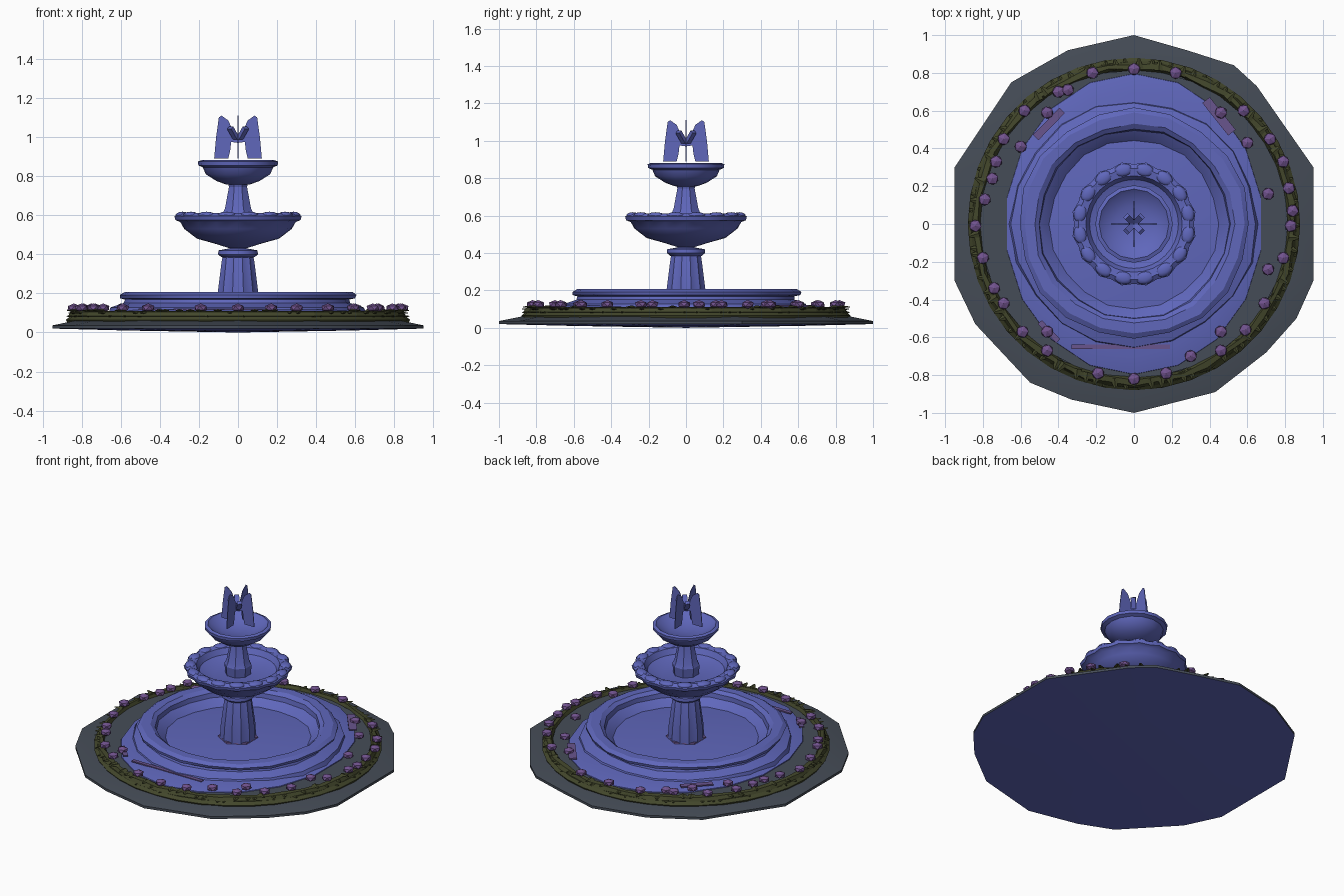
import bpy, bmesh, math, random
from mathutils import Matrix, Vector

if "Cube" in bpy.data.objects:
    bpy.data.objects.remove(bpy.data.objects["Cube"])
random.seed(4)

def mat(name, rgb):
    m = bpy.data.materials.new(name)
    m.diffuse_color = (*rgb, 1)
    m.use_nodes = True
    m.node_tree.nodes["Principled BSDF"].inputs["Base Color"].default_value = m.diffuse_color
    return m

BLUE = mat("fountain blue", (0.115, 0.135, 0.5))
GREY = mat("slate grey", (0.06, 0.073, 0.095))
OLIVE = mat("hedge olive", (0.055, 0.062, 0.024))
PURPLE = mat("flower purple", (0.165, 0.085, 0.27))
MAUVE = mat("mauve", (0.14, 0.09, 0.27))

def finish(bm, name, mats, smooth=None):
    bmesh.ops.recalc_face_normals(bm, faces=bm.faces)
    me = bpy.data.meshes.new(name)
    bm.to_mesh(me)
    bm.free()
    for m in mats:
        me.materials.append(m)
    ob = bpy.data.objects.new(name, me)
    bpy.context.collection.objects.link(ob)
    if smooth:
        bpy.ops.object.select_all(action='DESELECT')
        bpy.context.view_layer.objects.active = ob
        ob.select_set(True)
        bpy.ops.object.shade_smooth_by_angle(angle=math.radians(smooth))
    return ob

def lathe(name, profile, n, m, smooth=35, wobble=None, sx=1, sy=1, loop=False):
    """Revolve (radius, z) points; wobble(i, k) scales the radius."""
    bm = bmesh.new()
    rings = []
    for k, (r, z) in enumerate(profile):
        if r == 0:
            rings.append([bm.verts.new((0, 0, z))] * n)
            continue
        ring = []
        for i in range(n):
            a = 2 * math.pi * i / n
            q = r * (wobble(i, k) if wobble else 1)
            ring.append(bm.verts.new((q * math.sin(a) * sx, -q * math.cos(a) * sy, z)))
        rings.append(ring)
    pairs = list(zip(rings, rings[1:]))
    if loop:
        pairs.append((rings[-1], rings[0]))
    for a, b in pairs:
        for i in range(n):
            j = (i + 1) % n
            vs = list(dict.fromkeys([a[i], a[j], b[j], b[i]]))
            if len(vs) > 2:
                bm.faces.new(vs)
    return finish(bm, name, [m], smooth)

# Irregular ground slab: sloping grey top, shallow blue cone underneath
outline = [(0, 1), (-.35, .92), (-.65, .75), (-.95, .3), (-.95, -.3), (-.84, -.53),
           (-.55, -.84), (-.33, -.93), (0, -1), (.43, -.89), (.7, -.68), (.86, -.5),
           (.95, -.3), (.95, .3), (.65, .73), (.53, .84), (.28, .92)]
bm = bmesh.new()
rings = [[bm.verts.new((x * s, y * s, z)) for x, y in outline]
         for s, z in ((.6, .01), (1, .02), (1, .036), (.87, .062))]
n = len(outline)
for a, b in zip(rings, rings[1:]):
    for i in range(n):
        bm.faces.new((a[i], a[(i + 1) % n], b[(i + 1) % n], b[i]))
low, top = bm.verts.new((0, 0, 0)), bm.verts.new((0, 0, .064))
for i in range(n):
    j = (i + 1) % n
    bm.faces.new((rings[0][j], rings[0][i], low))
    bm.faces.new((rings[-1][i], rings[-1][j], top))
for f in bm.faces:
    f.material_index = 1 if f.calc_center_median().z < .022 else 0
finish(bm, "ground_slab", [GREY, BLUE], 25)

# Hedge: low outer ring and a narrower raised ring
lathe("hedge_base", [(.865, .03), (.88, .065), (.86, .082), (.83, .082), (.82, .05)], 36, OLIVE, 25, loop=True)
lathe("hedge_top", [(.835, .07), (.862, .085), (.85, .106), (.825, .11), (.81, .08)], 40, OLIVE, None,
      lambda i, k: 1 + .01 * math.sin(i * 2.3 + k), loop=True)

# Leaves: small flattened spikes pointing out of the hedge
bm = bmesh.new()
for i in range(90):
    a = 2 * math.pi * i / 90 + random.uniform(-.02, .02)
    M = (Matrix.Rotation(a, 4, 'Z') @ Matrix.Translation((.85, 0, random.choice((.083, .1, .112))))
         @ Matrix.Rotation(random.uniform(-.3, .3), 4, 'Z')
         @ Matrix.Diagonal((1.0, 1, .35, 1)) @ Matrix.Rotation(math.pi / 2, 4, 'Y'))
    bmesh.ops.create_cone(bm, cap_ends=True, segments=4, radius1=.024, radius2=.006, depth=.055, matrix=M)
finish(bm, "hedge_leaves", [OLIVE])

# Flowers: low-poly buds along the hedge, a few set further in
spots = [(0, .82), (.22, .8), (-.22, .8), (-.35, .71), (-.4, .7), (-.46, .59), (-.58, .6), (-.6, .41),
         (-.69, .45), (-.73, .33), (-.75, .24), (-.79, .13), (-.84, -.01), (-.8, -.18), (-.74, -.34),
         (-.69, -.42), (-.59, -.57), (-.46, -.57), (-.46, -.67), (-.19, -.79), (0, -.82), (.17, -.79),
         (.3, -.7), (.46, -.57), (.46, -.67), (.59, -.56), (.69, -.42), (.71, -.24), (.79, -.18),
         (.83, -.01), (.84, .07), (.82, .19), (.71, .16), (.79, .33), (.72, .45), (.6, .43),
         (.58, .6), (.46, .59)]
bm = bmesh.new()
for x, y in spots:
    M = (Matrix.Translation((x, y, .125)) @ Matrix.Rotation(random.uniform(0, 3), 4, 'Z')
         @ Matrix.Diagonal((1, 1, .65, 1)))
    bmesh.ops.create_icosphere(bm, subdivisions=1, radius=.036, matrix=M)
finish(bm, "flowers", [PURPLE])

# Inner grey bank and blue basin steps
lathe("grey_bank", [(0, .05), (.815, .05), (.815, .092), (0, .092)], 32, GREY)
lathe("basin_step", [(0, .06), (.76, .06), (.75, .097), (.66, .118), (0, .118)], 18, BLUE, 25,
      sx=.91, sy=1.06)
lathe("basin_wall", [(.56, .1), (.655, .1), (.645, .128), (.58, .15), (.575, .168), (.605, .175), (.61, .192),
                     (.585, .208), (.53, .208), (.505, .19), (.5, .16), (.45, .122), (.44, .11)],
      20, BLUE, 30, lambda i, k: 1 + .012 * math.sin(i * 1.7 + k * .6), loop=True)

# Mauve tiles showing on the basin step
bm = bmesh.new()
for x, y, rot, l, w in ((-.07, -.65, 0, .52, .025), (.45, .57, -.9, .22, .05),
                        (-.45, .53, .8, .2, .04), (-.45, -.57, -.8, .14, .03)):
    M = (Matrix.Translation((x, y, .119)) @ Matrix.Rotation(rot, 4, 'Z')
         @ Matrix.Diagonal((l, w, .008, 1)))
    bmesh.ops.create_cube(bm, size=1, matrix=M)
finish(bm, "mauve_tiles", [MAUVE])
lathe("pedestal_foot", [(0, .11), (.125, .11), (.12, .126), (0, .126)], 6, MAUVE)

# Fluted pedestal and stem
flute = lambda i, k: 1 if i % 2 else .92
lathe("pedestal", [(0, .11), (.112, .115), (.108, .2), (.085, .375), (.08, .39)], 24, BLUE, 25, flute)
lathe("pedestal_cap", [(0, .38), (.085, .385), (.102, .4), (.1, .42), (.045, .43), (.04, .445), (0, .445)], 12, BLUE)
lathe("stem", [(0, .53), (.08, .55), (.085, .61), (.072, .635), (.05, .745), (.06, .775), (0, .775)],
      16, BLUE, 25, flute)

# Lower bowl with scalloped rim and low beads
lathe("lower_bowl", [(0, .425), (.04, .43), (.12, .455), (.21, .48), (.275, .53), (.295, .565), (.32, .575),
                     (.325, .595), (.3, .612), (.255, .605), (.235, .57), (.15, .54), (0, .555)],
      32, BLUE, 40, lambda i, k: (1.02 if i % 2 else .975) if 5 <= k <= 8 else 1)
bm = bmesh.new()
for i in range(16):
    a = 2 * math.pi * (i + .5) / 16
    M = (Matrix.Rotation(a, 4, 'Z') @ Matrix.Translation((.29, 0, .602))
         @ Matrix.Diagonal((.034, .05, .016, 1)))
    bmesh.ops.create_icosphere(bm, subdivisions=2, radius=1, matrix=M)
finish(bm, "rim_beads", [BLUE], 60)

# Upper bowl
lathe("upper_bowl", [(0, .755), (.06, .757), (.11, .775), (.165, .81), (.18, .845), (.203, .855), (.205, .875),
                     (.185, .882), (.165, .865), (.1, .835), (0, .825)], 16, BLUE, 40)

# Water jets: four very thin arching sheets joined in the middle
bm = bmesh.new()
shape = [(0, .97), (.035, .975), (.04, .93), (.05, .89), (.122, .89), (.112, 1.0), (.098, 1.1),
         (.085, 1.11), (.05, 1.085), (.02, 1.02), (0, 1.0)]
for q in range(4):
    R = Matrix.Rotation(q * math.pi / 2, 4, 'Z')
    sides = [[bm.verts.new(R @ Vector((x, t, z))) for x, z in shape] for t in (-.002, .002)]
    bm.faces.new(sides[0])
    bm.faces.new(sides[1][::-1])
    m = len(shape)
    for i in range(m):
        j = (i + 1) % m
        bm.faces.new((sides[0][i], sides[1][i], sides[1][j], sides[0][j]))
finish(bm, "water_jets", [BLUE])

# Four-lobed nozzle at the centre of the jets
bm = bmesh.new()
for q in range(4):
    M = (Matrix.Rotation((q + .5) * math.pi / 2, 4, 'Z') @ Matrix.Translation((.035, 0, 1.02))
         @ Matrix.Rotation(-.9, 4, 'Y') @ Matrix.Diagonal((.07, .03, .02, 1)))
    bmesh.ops.create_cube(bm, size=1, matrix=M)
finish(bm, "water_nozzle", [BLUE])
